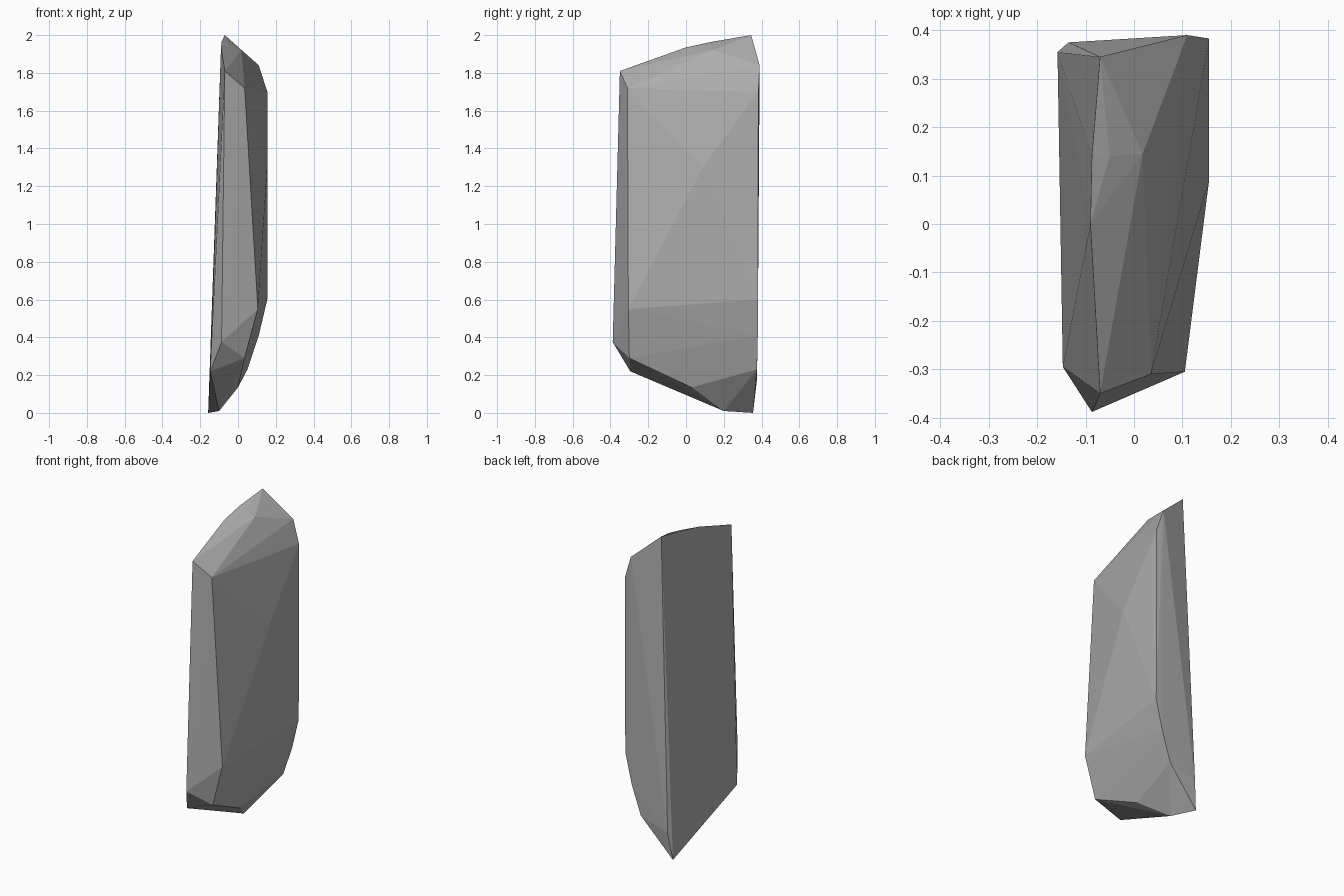
import bpy
import bmesh

cube = bpy.data.objects.get("Cube")
if cube:
    bpy.data.objects.remove(cube, do_unlink=True)

# Plain grey stone
stone = bpy.data.materials.new("grey_stone")
stone.use_nodes = True
grey = (0.42, 0.42, 0.42, 1)
stone.diffuse_color = grey
stone.node_tree.nodes["Principled BSDF"].inputs["Base Color"].default_value = grey

# Corners of the crown, from the peak to the front
crown = [(-.07, .345, 2), (-.087, .14, 1.965), (-.05, .14, 1.955),
         (.018, .145, 1.922), (0, .05, 1.9), (-.09, 0, 1.935),
         (-.07, -.35, 1.81), (.035, -.31, 1.72), (.11, .39, 1.84)]

# Corners of the broad side and its curved back edge
side = [(.155, .383, 1.7), (.155, .09, 1.3), (.155, .38, .6),
        (.11, .38, .41), (.05, .376, .23), (.105, -.305, .55)]

# Corners of the tapered foot
foot = [(-.087, -.388, .375), (.035, -.3, .29), (-.147, -.295, .22),
        (0, .03, .135), (-.1, .2, .01), (-.158, .355, 0), (-.135, .375, .17)]

# Wrap the corners in a faceted stone
bm = bmesh.new()
for corner in crown + side + foot:
    bm.verts.new(corner)
hull = bmesh.ops.convex_hull(bm, input=bm.verts)
loose = [v for v in bm.verts if not v.link_faces]
bmesh.ops.delete(bm, geom=loose, context="VERTS")
bmesh.ops.recalc_face_normals(bm, faces=bm.faces)
mesh = bpy.data.meshes.new("stone_shard")
bm.to_mesh(mesh)
bm.free()
mesh.materials.append(stone)
shard = bpy.data.objects.new("stone_shard", mesh)
bpy.context.collection.objects.link(shard)
